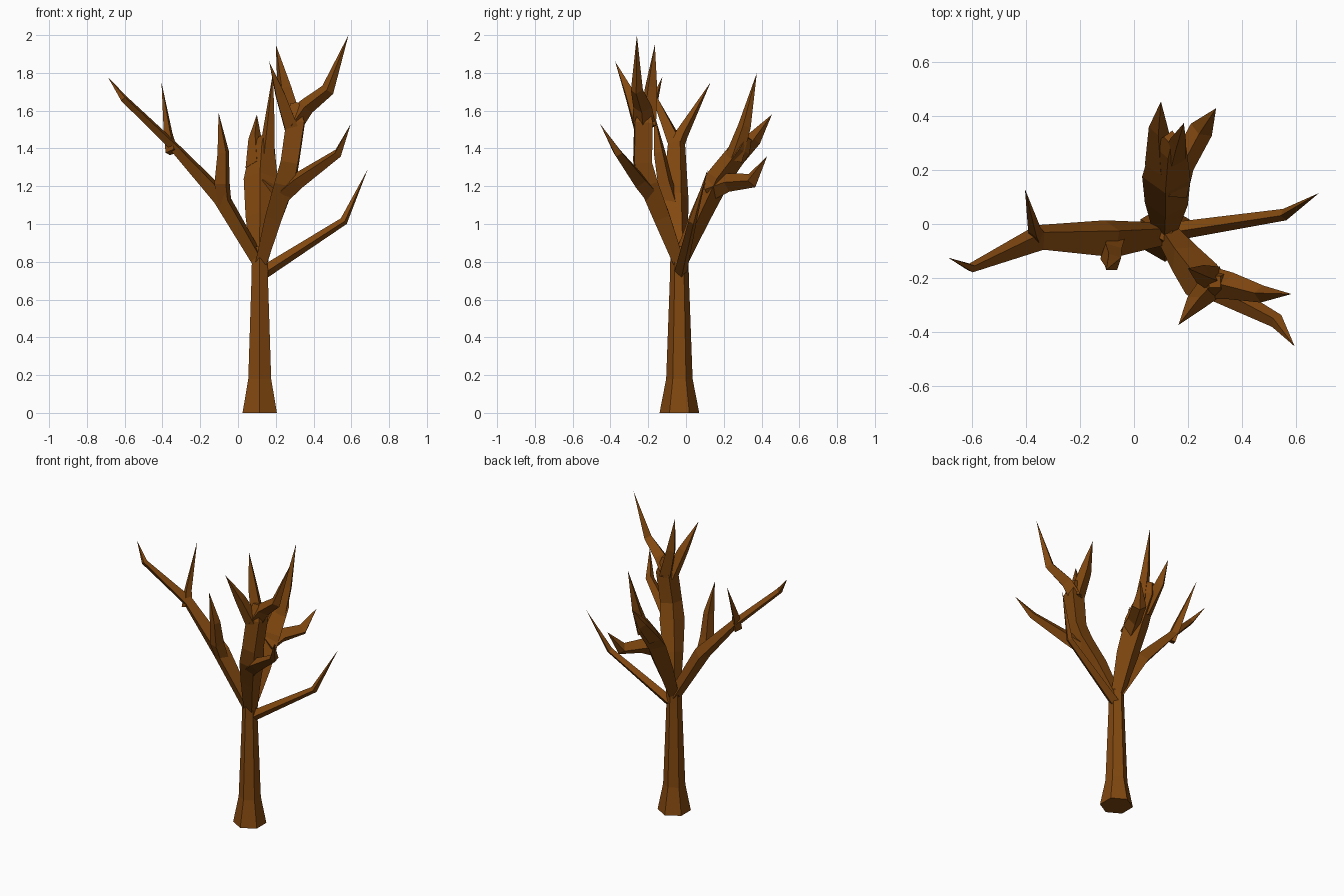
import bpy, bmesh, math
from mathutils import Vector

default = bpy.data.objects.get("Cube")
if default:
    bpy.data.objects.remove(default, do_unlink=True)

bark = bpy.data.materials.new("brown_bark")
bark.use_nodes = True
colour = (0.22, 0.064, 0.005, 1)
bark.diffuse_color = colour
bark.node_tree.nodes["Principled BSDF"].inputs["Base Color"].default_value = colour


def limb(name, rings, sides=4, roll=0.0):
    """Faceted tube through rings of (x, y, z, half width, half depth); zero width ends in a point."""
    pts = [Vector(r[:3]) for r in rings]
    heading = pts[-1] - pts[0]
    side = Vector((-heading.y, heading.x, 0))
    side = side.normalized() if side.length > 1e-4 else Vector((1, 0, 0))
    bm = bmesh.new()
    loops = []
    for i, (p, r) in enumerate(zip(pts, rings)):
        if r[3] == 0:
            loops.append([bm.verts.new(p)])
            continue
        before = (p - pts[max(i - 1, 0)]).normalized()
        after = (pts[min(i + 1, len(pts) - 1)] - p).normalized()
        along = (before + after).normalized()
        across = (side - along * side.dot(along)).normalized()
        up = along.cross(across)
        loops.append([])
        for k in range(sides):
            a = math.radians(roll) + math.tau * k / sides
            loops[-1].append(bm.verts.new(p + across * r[3] * math.cos(a) + up * r[4] * math.sin(a)))
    for a, b in zip(loops, loops[1:]):
        for k in range(sides):
            n = (k + 1) % sides
            if len(b) == 1:
                bm.faces.new((a[k], a[n], b[0]))
            else:
                bm.faces.new((a[k], a[n], b[n], b[k]))
    bm.faces.new(loops[0][::-1])
    if len(loops[-1]) > 1:
        bm.faces.new(loops[-1])
    bmesh.ops.recalc_face_normals(bm, faces=bm.faces)
    mesh = bpy.data.meshes.new(name)
    bm.to_mesh(mesh)
    bm.free()
    mesh.materials.append(bark)
    bpy.context.collection.objects.link(bpy.data.objects.new(name, mesh))


# Six-sided trunk with flared foot
limb("trunk", [(.115, -.035, z, r, r) for z, r in
               ((0, .105), (.18, .07), (.72, .05), (.82, .048), (.88, .03))], 6, 90)

# Long bough on the right, with two twigs
limb("right_bough", [(.11, -.035, .8, .045, .04), (-.09, -.055, 1.14, .075, .05),
                     (-.35, -.05, 1.42, .05, .028), (-.605, -.163, 1.665, .018, .02),
                     (-.69, -.125, 1.78, 0, 0)], 4, 20)
limb("right_outer_twig", [(-.35, -.06, 1.38, .035, .04), (-.37, -.02, 1.48, .024, .035),
                          (-.405, .13, 1.75, 0, 0)])
limb("right_inner_twig", [(-.07, -.07, 1.1, .04, .04), (-.085, -.11, 1.22, .045, .045),
                          (-.078, -.14, 1.38, .034, .034), (-.103, -.17, 1.59, 0, 0)], 4, 45)

# Broad back bough with three tips
limb("back_bough", [(.115, -.03, .8, .045, .04), (.12, .075, 1.04, .08, .055),
                    (.12, .17, 1.24, .09, .065), (.13, .29, 1.4, .065, .055),
                    (.14, .32, 1.46, .03, .03)])
limb("back_middle_tip", [(.1, .22, 1.3, .06, .05), (.09, .36, 1.45, .035, .04),
                         (.1, .455, 1.58, 0, 0)])
limb("back_high_tip", [(.15, .25, 1.34, .045, .05), (.165, .31, 1.52, .03, .035),
                       (.185, .375, 1.8, 0, 0)])
limb("back_low_tip", [(.14, .12, 1.18, .06, .06), (.18, .22, 1.22, .045, .05),
                      (.25, .35, 1.23, .045, .04), (.305, .43, 1.36, 0, 0)])

# Heavy front left bough with a crown of three tips
limb("front_bough", [(.125, -.04, .8, .045, .04), (.19, -.13, 1.04, .065, .06),
                     (.25, -.205, 1.22, .08, .065), (.275, -.23, 1.33, .07, .06),
                     (.305, -.225, 1.54, .07, .065), (.3, -.215, 1.64, .03, .03)])
limb("crown_high_tip", [(.29, -.22, 1.52, .06, .05), (.36, -.23, 1.62, .05, .045),
                        (.475, -.26, 1.71, .032, .036), (.585, -.26, 2, 0, 0)])
limb("crown_middle_tip", [(.3, -.205, 1.52, .05, .05), (.245, -.185, 1.72, .035, .04),
                          (.2, -.165, 1.95, 0, 0)])
limb("crown_low_tip", [(.285, -.235, 1.5, .05, .05), (.225, -.295, 1.68, .035, .035),
                       (.165, -.375, 1.86, 0, 0)])
limb("front_low_branch", [(.24, -.19, 1.16, .05, .05), (.32, -.25, 1.23, .045, .045),
                          (.53, -.36, 1.375, .028, .025), (.597, -.455, 1.53, 0, 0)])

# Thin lone branch on the left
limb("left_branch", [(.13, -.03, .74, .035, .035), (.56, .035, 1.015, .022, .022),
                     (.687, .115, 1.29, 0, 0)])
